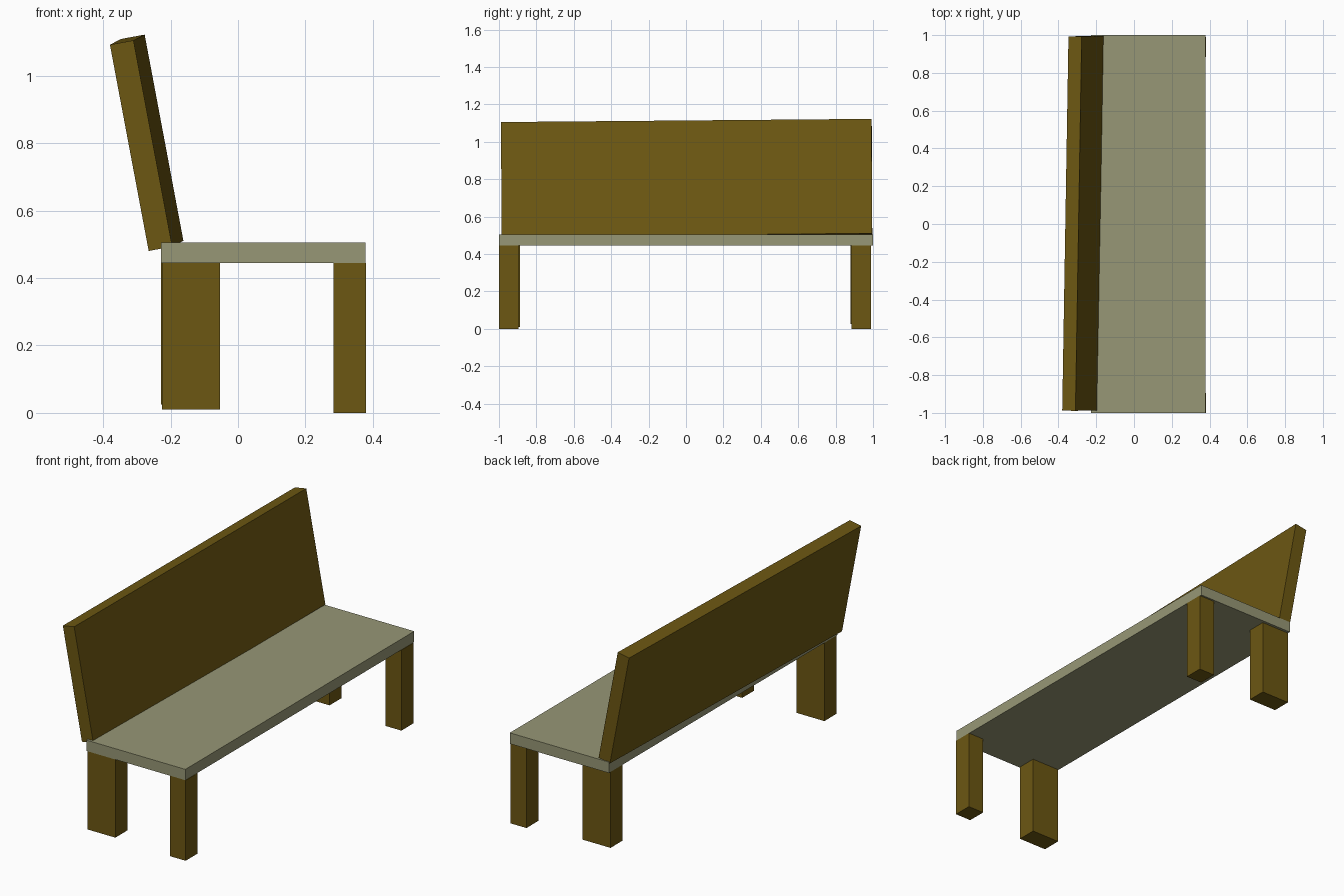
import bpy
import bmesh
from mathutils import Vector

if "Cube" in bpy.data.objects:
    bpy.data.objects.remove(bpy.data.objects["Cube"])


def material(name, color):
    m = bpy.data.materials.new(name)
    m.diffuse_color = (*color, 1.0)
    m.use_nodes = True
    m.node_tree.nodes["Principled BSDF"].inputs["Base Color"].default_value = m.diffuse_color
    return m


wood = material("dark brown wood", (0.15, 0.095, 0.006))
seat_mat = material("pale olive seat", (0.31, 0.31, 0.18))


def prism(name, origin, a, b, c, mat):
    """Box spanned by three edge vectors from one corner."""
    o, a, b, c = Vector(origin), Vector(a), Vector(b), Vector(c)
    bm = bmesh.new()
    bmesh.ops.create_cube(bm, size=1)
    for v in bm.verts:
        u = v.co + Vector((0.5, 0.5, 0.5))
        v.co = o + a * u.x + b * u.y + c * u.z
    bmesh.ops.recalc_face_normals(bm, faces=bm.faces)
    me = bpy.data.meshes.new(name)
    bm.to_mesh(me)
    bm.free()
    me.materials.append(mat)
    ob = bpy.data.objects.new(name, me)
    bpy.context.collection.objects.link(ob)
    return ob


def box(name, x, y, z, mat):
    return prism(name, (x[0], y[0], z[0]), (x[1] - x[0], 0, 0),
                 (0, y[1] - y[0], 0), (0, 0, z[1] - z[0]), mat)


# Seat slab
box("seat", (-0.228, 0.378), (-1.0, 1.0), (0.445, 0.505), seat_mat)

# Narrow legs below the open edge, wide legs below the backrest
box("narrow_leg_near", (0.283, 0.38), (-1.0, -0.895), (0.0, 0.445), wood)
box("narrow_leg_far", (0.283, 0.38), (0.885, 0.99), (0.0, 0.445), wood)
box("wide_leg_near", (-0.225, -0.054), (-0.995, -0.888), (0.01, 0.445), wood)
box("wide_leg_far", (-0.228, -0.056), (0.88, 0.985), (0.025, 0.445), wood)

# Leaning backrest, very slightly skewed along its length
prism("backrest", (-0.265, -0.985, 0.4805), (0.07, -0.001, 0.013),
      (0.033, 1.981, 0.017), (-0.115, -0.003, 0.612), wood)
